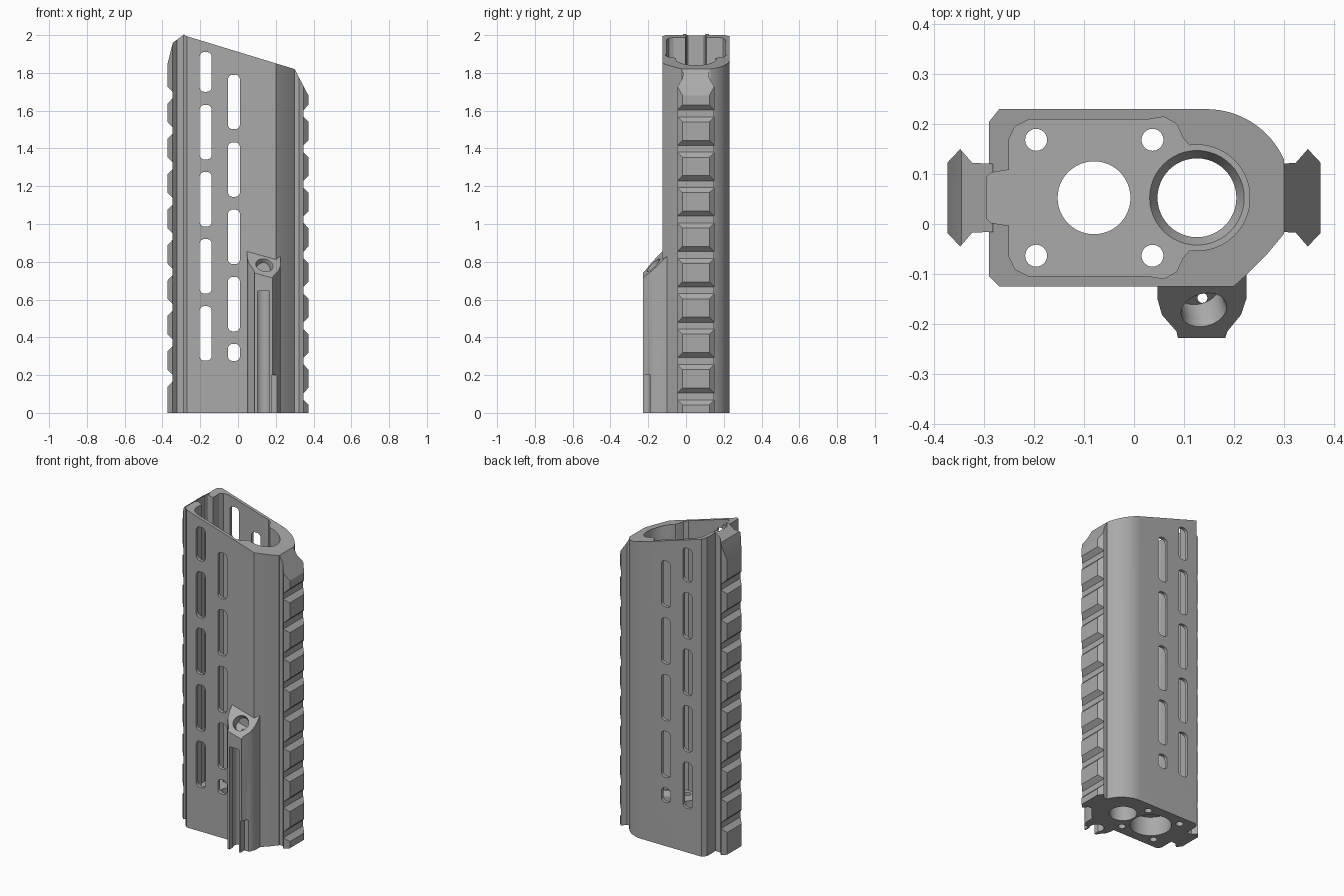
import bpy, bmesh
from math import sin, cos, pi, radians
from mathutils import Vector

if "Cube" in bpy.data.objects:
    bpy.data.objects.remove(bpy.data.objects["Cube"], do_unlink=True)

CY = 0.0525  # centre line of the body in y

grey = bpy.data.materials.new("matte_grey")
grey.use_nodes = True
grey.diffuse_color = (0.4, 0.4, 0.4, 1)
grey.node_tree.nodes["Principled BSDF"].inputs["Base Color"].default_value = (0.4, 0.4, 0.4, 1)


def arc(cx, cy, r, a0, a1, n):
    steps = [radians(a0 + (a1 - a0) * i / n) for i in range(n + 1)]
    return [(cx + r * cos(a), cy + r * sin(a)) for a in steps]


def circle(cx, cy, r, n=48):
    return arc(cx, cy, r, 0, 360, n)[:-1]


def finish(name, bm):
    bmesh.ops.recalc_face_normals(bm, faces=bm.faces)
    mesh = bpy.data.meshes.new(name)
    bm.to_mesh(mesh)
    bm.free()
    mesh.materials.append(grey)
    obj = bpy.data.objects.new(name, mesh)
    bpy.context.scene.collection.objects.link(obj)
    return obj


def prism(name, pts, lo, hi, axis="z", planes=()):
    """Extrude a profile along z or y, then trim it by (point, normal) planes."""
    place = (lambda a, b, c: (a, b, c)) if axis == "z" else (lambda a, b, c: (a, c, b))
    bm = bmesh.new()
    face = bm.faces.new([bm.verts.new(place(a, b, lo)) for a, b in pts])
    top = bmesh.ops.extrude_face_region(bm, geom=[face])["geom"]
    shift = Vector(place(0, 0, hi - lo))
    bmesh.ops.translate(bm, vec=shift, verts=[v for v in top if isinstance(v, bmesh.types.BMVert)])
    bmesh.ops.recalc_face_normals(bm, faces=bm.faces)
    for point, normal in planes:
        bmesh.ops.bisect_plane(bm, geom=bm.verts[:] + bm.edges[:] + bm.faces[:],
                               plane_co=point, plane_no=normal, clear_outer=True)
        bmesh.ops.holes_fill(bm, edges=[e for e in bm.edges if e.is_boundary], sides=0)
    return finish(name, bm)


def cone(name, centre, r_low, r_high, depth, direction=(0, 0, 1)):
    bm = bmesh.new()
    bmesh.ops.create_cone(bm, cap_ends=True, segments=48, radius1=r_low, radius2=r_high, depth=depth)
    turn = Vector((0, 0, 1)).rotation_difference(Vector(direction)).to_matrix()
    bmesh.ops.rotate(bm, matrix=turn, verts=bm.verts)
    bmesh.ops.translate(bm, vec=centre, verts=bm.verts)
    return finish(name, bm)


def cut(targets, cutter):
    cutter.hide_render = True
    for obj in targets:
        mod = obj.modifiers.new("cut", "BOOLEAN")
        mod.operation, mod.solver, mod.object = "DIFFERENCE", "EXACT", cutter
        bpy.context.view_layer.update()
        result = bpy.data.meshes.new_from_object(obj.evaluated_get(bpy.context.evaluated_depsgraph_get()))
        obj.modifiers.clear()
        obj.data = result
    bpy.data.objects.remove(cutter, do_unlink=True)


def edge_plane(x0, z0, x1, z1):
    """Upward-facing plane through two points of the front outline."""
    return ((x0, 0, z0), Vector((z0 - z1, 0, x1 - x0)).normalized())


# Outer shell with a sloping mouth
slope = edge_plane(-0.29, 2.0, 0.3, 1.82)
outline = [(-0.29, 0.205), (-0.29, -0.105), (-0.27, -0.125), (0.2, -0.125), (0.227, -0.1),
           (0.265, -0.062), (0.3, -0.02)]
outline += [p for p in arc(0.145, 0.06, 0.17, 24, 90, 16)] + [(-0.27, 0.23)]
body = prism("handguard_body", outline, 0, 2.2, planes=[slope])

# Accessory rails on both edges
def rail(name, side, base, planes):
    x = lambda d: side * d
    half = [(base, 0.068), (0.324, 0.07), (0.348, 0.0975), (0.373, 0.071)]
    pts = [(x(a), CY + h) for a, h in half] + [(x(a), CY - h) for a, h in reversed(half)]
    return prism(name, pts, 0, 2.2, planes=planes)

rail_low = rail("short_side_rail", 1, 0.292, [edge_plane(0.3, 1.82, 0.373, 1.68), slope])
rail_high = rail("tall_side_rail", -1, 0.282, [edge_plane(-0.375, 1.84, -0.345, 1.96),
                                               edge_plane(-0.345, 1.96, -0.29, 2.0)])
for obj, side, first in ((rail_low, 1, 0.087), (rail_high, -1, 0.184)):
    for i in range(9):
        z = first + i * 0.1873
        groove = [(side * 0.347, z - 0.018), (side * 0.347, z + 0.018),
                  (side * 0.378, z + 0.05), (side * 0.378, z - 0.05)]
        cut([obj], prism("groove_cutter", groove, -0.2, 0.3, "y"))

# Hollow interior: box section joined to a round bore, with a key channel
half = [(-0.294, 0.042), (-0.286, 0.05), (-0.25, 0.056), (-0.25, 0.118), (-0.238, 0.143),
        (-0.21, 0.157), (0.03, 0.157), (0.06, 0.162), (0.085, 0.148), (0.098, 0.12)]
half += arc(0.126, 0, 0.106, 98, 4, 18)
cavity = [(x, CY + h) for x, h in half] + [(x, CY - h) for x, h in reversed(half)]
cut([body, rail_high], prism("cavity_cutter", cavity, 0.2, 2.3))

# Holes through the floor
cut([body], prism("bore_cutter", circle(0.126, CY, 0.079), -0.1, 0.3))
cut([body], cone("bore_chamfer_cutter", (0.126, CY, 0.19), 0.079, 0.1, 0.04))
cut([body], prism("centre_hole_cutter", circle(-0.08, CY, 0.073), -0.1, 0.3))
cut([body], prism("counterbore_cutter", circle(-0.08, CY, 0.118), -0.1, 0.12))
for x in (-0.196, 0.037):
    for s in (-1, 1):
        cut([body], prism("screw_hole_cutter", circle(x, CY + s * 0.116, 0.022, 24), -0.1, 0.3))


# Rounded slots through both broad walls
def slot(x0, x1, z0, z1, r=0.024):
    pts = []
    for cx, cz, a in ((x1 - r, z1 - r, 0), (x0 + r, z1 - r, 90), (x0 + r, z0 + r, 180), (x1 - r, z0 + r, 270)):
        pts += arc(cx, cz, r, a, a + 90, 6)
    cut([body], prism("slot_cutter", pts, -0.3, 0.4, "y"))

for x0, tops in ((-0.203, (1.91, 1.63, 1.275, 0.92, 0.565)), (-0.053, (1.79, 1.432, 1.076, 0.72, 0.365))):
    for top in tops:
        low = max(0.275, top - 0.288)
        slot(x0, x0 + 0.063, 1.7 if top > 1.9 else low, top)

# Socket boss on the front wall with a slanted top
normal = Vector((0.28, -1.0, 1.0)).normalized()
boss_pts = [(0.047, -0.11), (0.047, -0.15), (0.056, -0.182), (0.085, -0.215), (0.088, -0.228),
            (0.183, -0.228), (0.187, -0.215), (0.214, -0.182), (0.225, -0.15), (0.225, -0.1)]
boss = prism("socket_boss", boss_pts, 0, 1.0, planes=[((0.047, -0.125, 0.855), normal)])
cut([boss], prism("channel_cutter", circle(0.135, -0.17, 0.042), -0.1, 0.645))
cut([boss], prism("channel_mouth_cutter", [(0.102, -0.3), (0.168, -0.3), (0.168, -0.17), (0.102, -0.17)], -0.1, 0.645))
cut([boss], prism("step_cutter", [(0.178, -0.3), (0.3, -0.3), (0.3, -0.19), (0.178, -0.19)], -0.1, 0.2))
mouth = Vector((0.14, -0.172, 0.782))
cut([boss], cone("socket_cutter", mouth, 0.043, 0.043, 0.12, normal))
cut([boss], cone("socket_rim_cutter", mouth, 0.043, 0.05, 0.03, normal))
cut([boss], prism("pin_hole_cutter", circle(0.137, -0.148, 0.01, 16), 0.6, 0.8))

# Keep crisp edges with smooth curves
for obj in (body, rail_low, rail_high, boss):
    bpy.ops.object.select_all(action="DESELECT")
    obj.select_set(True)
    bpy.context.view_layer.objects.active = obj
    bpy.ops.object.shade_smooth_by_angle(angle=radians(25))
